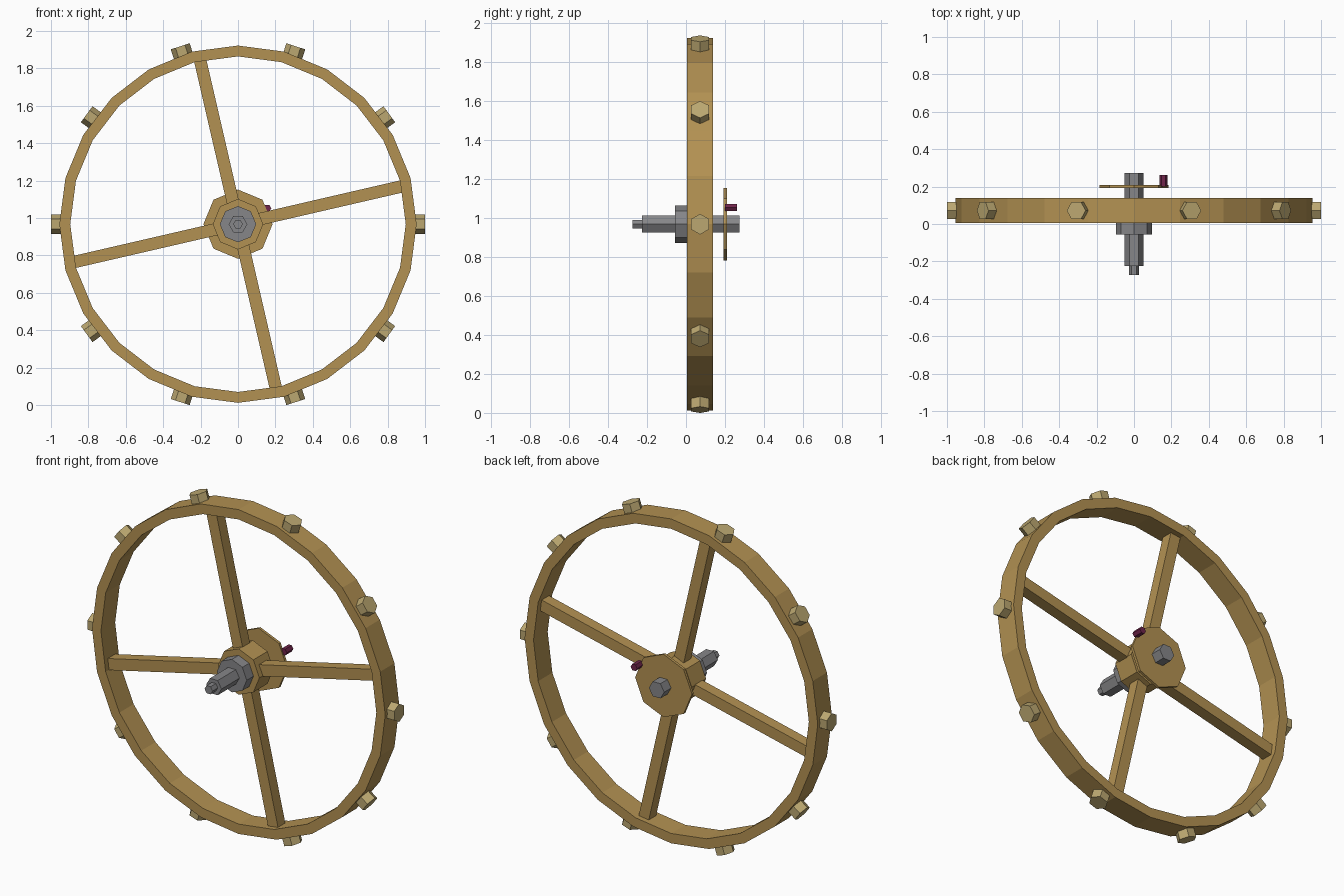
import bpy, bmesh
from math import radians, cos, sin, pi
from mathutils import Matrix

cube = bpy.data.objects.get("Cube")
if cube:
    bpy.data.objects.remove(cube, do_unlink=True)

CENTRE_Z = 0.967
MID_Y = 0.072


def material(name, rgb):
    m = bpy.data.materials.new(name)
    m.use_nodes = True
    colour = (*rgb, 1.0)
    m.diffuse_color = colour
    m.node_tree.nodes["Principled BSDF"].inputs["Base Color"].default_value = colour
    return m


wood = material("warm_wood", (0.45, 0.285, 0.085))
pale = material("pale_wood", (0.50, 0.39, 0.165))
steel = material("grey_metal", (0.24, 0.24, 0.25))
maroon = material("maroon", (0.16, 0.018, 0.07))


def finish(name, bm, mat, matrix=Matrix()):
    bmesh.ops.recalc_face_normals(bm, faces=bm.faces)
    mesh = bpy.data.meshes.new(name)
    bm.to_mesh(mesh)
    bm.free()
    mesh.materials.append(mat)
    obj = bpy.data.objects.new(name, mesh)
    obj.matrix_world = matrix
    bpy.context.collection.objects.link(obj)
    return obj


def prism(name, sides, radius, y0, y1, mat, x=0, z=CENTRE_Z):
    """Prism along y, with a corner on the x axis."""
    bm = bmesh.new()
    ring = [bm.verts.new((radius * cos(2 * pi * i / sides), y0,
                          radius * sin(2 * pi * i / sides))) for i in range(sides)]
    face = bm.faces.new(ring)
    new = bmesh.ops.extrude_face_region(bm, geom=[face])["geom"]
    moved = [g for g in new if isinstance(g, bmesh.types.BMVert)]
    bmesh.ops.translate(bm, verts=moved, vec=(0, y1 - y0, 0))
    return finish(name, bm, mat, Matrix.Translation((x, 0, z)))


def around(angle):
    """Frame at the wheel centre whose x axis points outward at the angle."""
    return Matrix.Translation((0, MID_Y, CENTRE_Z)) @ Matrix.Rotation(-radians(angle), 4, 'Y')


# Rim: a rectangular section swept round in flat segments
SEGMENTS = 24
bm = bmesh.new()
section = [(0.897, 0.006), (0.955, 0.006), (0.955, 0.138), (0.897, 0.138)]
loops = []
for i in range(SEGMENTS):
    a = 2 * pi * i / SEGMENTS
    loops.append([bm.verts.new((r * cos(a), y, r * sin(a))) for r, y in section])
for i in range(SEGMENTS):
    p, q = loops[i], loops[(i + 1) % SEGMENTS]
    for j in range(4):
        k = (j + 1) % 4
        bm.faces.new((p[j], p[k], q[k], q[j]))
finish("rim", bm, wood, Matrix.Translation((0, 0, CENTRE_Z)))

# Spokes
for i in range(4):
    bm = bmesh.new()
    bmesh.ops.create_cube(bm, size=1)
    bmesh.ops.scale(bm, verts=bm.verts, vec=(0.81, 0.068, 0.066))
    bmesh.ops.translate(bm, verts=bm.verts, vec=(0.495, 0, 0))
    finish(f"spoke_{i + 1}", bm, wood, around(13 + 90 * i))

# Hexagonal pegs round the rim
for i in range(10):
    bm = bmesh.new()
    bmesh.ops.create_cone(bm, cap_ends=True, segments=6, radius1=0.053,
                          radius2=0.053, depth=0.08)
    # point the axis outward with corners along the rim direction
    turn = Matrix.Rotation(pi / 2, 4, 'Y')
    bmesh.ops.transform(bm, verts=bm.verts, matrix=turn)
    corner = max(bm.verts, key=lambda v: v.co.z).co.z
    if corner < 0.05:
        bmesh.ops.rotate(bm, verts=bm.verts, matrix=Matrix.Rotation(pi / 6, 3, 'X'))
    bmesh.ops.translate(bm, verts=bm.verts, vec=(0.96, 0, 0))
    finish(f"rim_peg_{i + 1}", bm, pale, around(36 * i))

# Hub, collar, axle and rear crank plate
prism("hub", 8, 0.135, 0.006, 0.138, wood)
prism("collar", 8, 0.097, -0.057, 0.01, steel)
prism("axle", 6, 0.05, -0.225, 0.274, steel)
prism("axle_tip", 6, 0.026, -0.274, -0.22, steel)
prism("rear_plate", 8, 0.185, 0.193, 0.209, wood)
prism("crank_pin", 6, 0.021, 0.2, 0.261, maroon, x=0.157, z=1.052)
